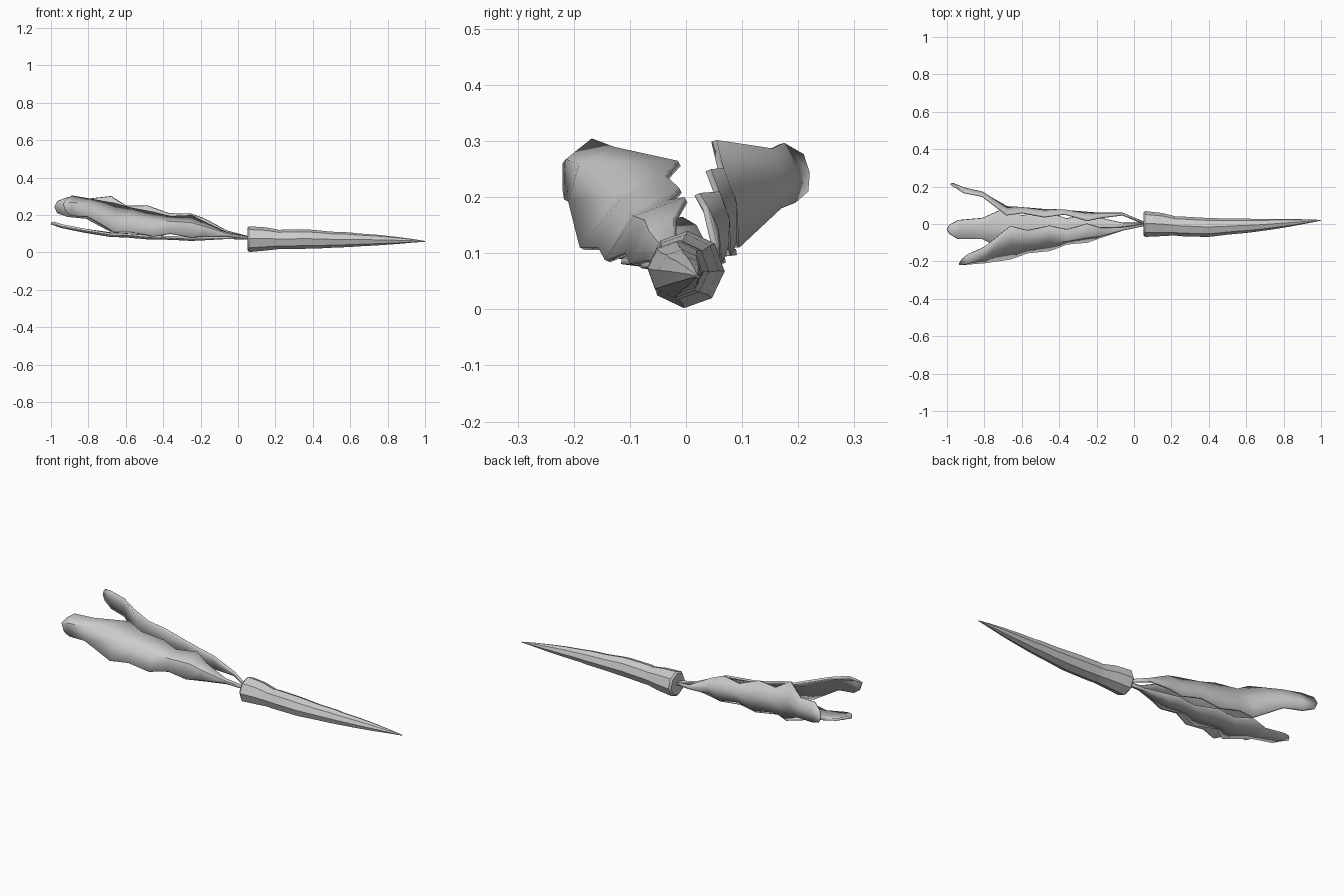
import bpy, math


def make(name, verts, faces, angle):
    me = bpy.data.meshes.new(name)
    me.from_pydata(verts, [], faces)
    me.validate()
    ob = bpy.data.objects.new(name, me)
    bpy.context.collection.objects.link(ob)
    bpy.ops.object.select_all(action='DESELECT')
    ob.select_set(True)
    bpy.context.view_layer.objects.active = ob
    bpy.ops.object.shade_smooth_by_angle(angle=math.radians(angle))
    return ob


# Root: eight-sided rings (x, centre y, centre z, radius) tapering to a bent tip
rings = [(.05, .0, .071, .060), (.06, .0, .071, .069), (.15, -.003, .072, .062),
         (.22, -.010, .069, .051), (.24, -.012, .070, .053), (.38, -.018, .071, .051),
         (.41, -.018, .070, .050), (.50, -.014, .068, .043), (.60, -.009, .068, .039),
         (.64, -.008, .067, .035), (.75, .000, .066, .028), (.85, .008, .064, .019),
         (.94, .015, .062, .009), (1.0, .020, .059, .002)]
N = 8
verts, faces = [], []
for x, y, z, r in rings:
    for k in range(N):
        a = 2 * math.pi * k / N - .05
        verts.append((x, y + r * math.cos(a), z + r * math.sin(a)))
for i in range(len(rings) - 1):
    for k in range(N):
        a, b = i * N + k, i * N + (k + 1) % N
        faces.append((a, b, b + N, a + N))
faces.append(tuple(reversed(range(N))))
faces.append(tuple(range(len(verts) - N, len(verts))))
make("carrot_root", verts, faces, 40)


# Leaf: sheet between two serrated edges with a bowed midrib, then thickened
def leaf(name, stations, camber):
    verts, faces = [], []
    n = len(stations)
    for i, (x, y1, z1, y2, z2) in enumerate(stations):
        w = min(1, math.hypot(y2 - y1, z2 - z1) / .12)
        mid = (x - (.015 if i == n - 1 else 0),
               (y1 + y2) / 2 + camber[0] * w, (z1 + z2) / 2 + camber[1] * w)
        verts += [(x, y1, z1), mid, (x, y2, z2)]
    for i in range(n - 1):
        for k in range(2):
            a = i * 3 + k
            faces.append((a, a + 1, a + 4, a + 3))
    ob = make(name, verts, faces, 35)
    mod = ob.modifiers.new("thickness", 'SOLIDIFY')
    mod.thickness = .011
    mod.offset = 0


# Stations are x, first edge (y, z), second edge (y, z)
leaf("back_leaf", [
    (.06, .0, .083, .004, .070), (-.06, .050, .115, .055, .095),
    (-.18, .035, .180, .055, .100), (-.25, .020, .205, .060, .085),
    (-.37, .055, .208, .070, .110), (-.48, .040, .248, .075, .095),
    (-.60, .062, .250, .085, .120), (-.68, .050, .300, .090, .110),
    (-.81, .150, .285, .165, .180), (-.91, .170, .295, .190, .190),
    (-.965, .205, .275, .213, .210)], (.012, 0))

leaf("front_leaf", [
    (.06, .0, .082, -.005, .070), (-.06, -.020, .105, -.030, .085),
    (-.18, -.020, .160, -.070, .085), (-.25, .0, .195, -.095, .080),
    (-.36, -.030, .190, -.105, .100), (-.45, -.010, .212, -.140, .086),
    (-.57, -.035, .235, -.152, .108), (-.66, -.012, .260, -.185, .108),
    (-.80, -.125, .285, -.205, .190), (-.89, -.165, .300, -.212, .195),
    (-.92, -.190, .280, -.215, .215)], (-.022, .018))

leaf("bottom_leaf", [
    (.06, .006, .075, -.006, .075), (-.06, .006, .079, -.014, .079),
    (-.17, .030, .079, -.050, .079), (-.25, .050, .079, -.080, .079),
    (-.36, .030, .082, -.060, .082), (-.48, .070, .088, -.115, .086),
    (-.60, .045, .098, -.085, .097), (-.68, .090, .102, -.145, .098),
    (-.81, .032, .120, -.080, .120), (-.94, .020, .145, -.080, .145),
    (-.985, -.005, .160, -.052, .160)], (0, -.012))
